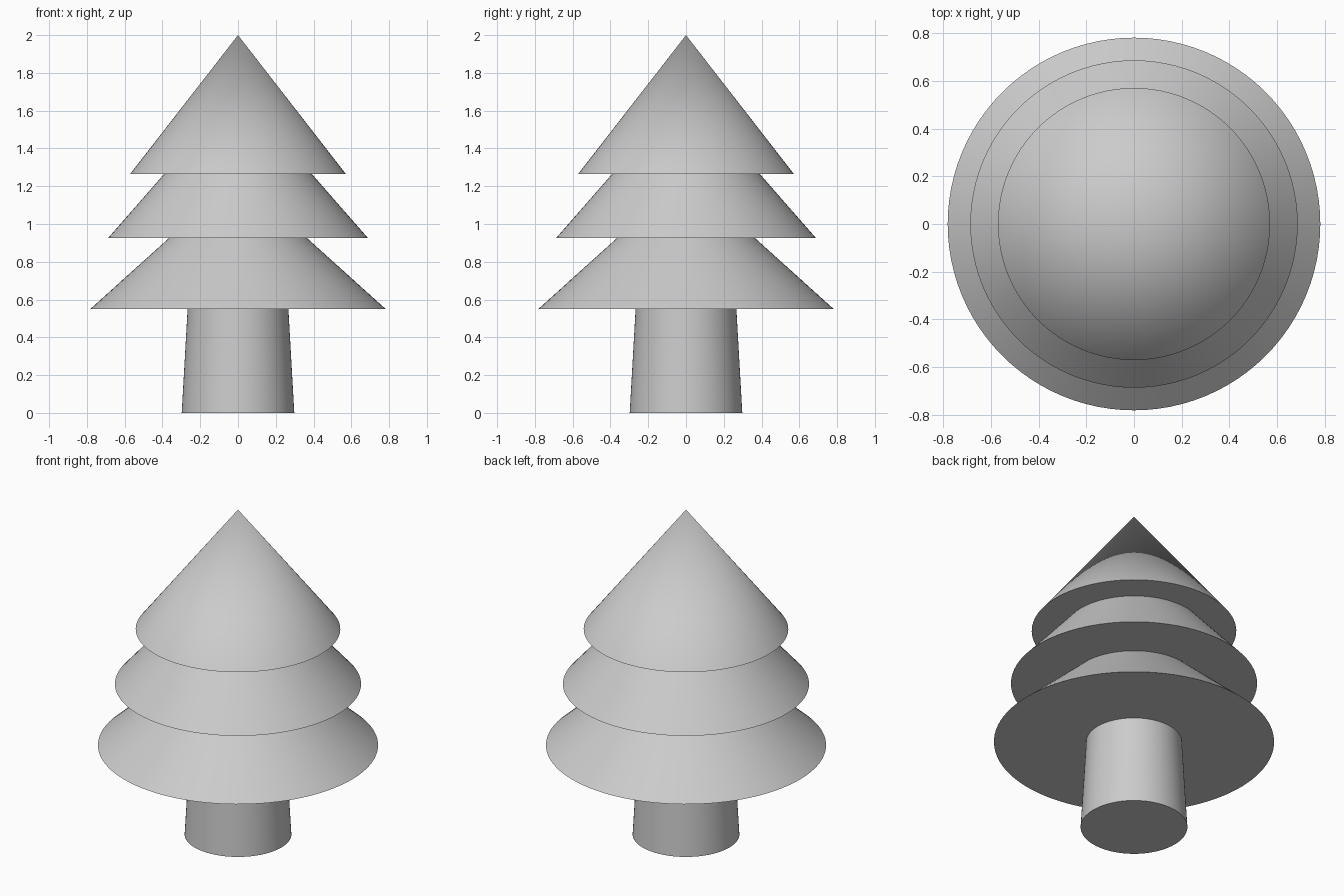
import bpy
import math

if "Cube" in bpy.data.objects:
    bpy.data.objects.remove(bpy.data.objects["Cube"])


def tapered(name, z0, z1, r0, r1, sides=96):
    """Upright cone or truncated cone from z0 to z1."""
    bpy.ops.mesh.primitive_cone_add(vertices=sides, radius1=r0, radius2=r1,
                                    depth=z1 - z0, location=(0, 0, (z0 + z1) / 2))
    obj = bpy.context.object
    obj.name = name
    bpy.ops.object.shade_smooth_by_angle(angle=math.radians(30))
    return obj


# Trunk, ending just inside the lowest tier
tapered("trunk", 0.0, 0.60, 0.298, 0.264)

# Foliage tiers, each tucked slightly into the one above
tapered("lower_foliage", 0.55, 0.96, 0.782, 0.327)
tapered("middle_foliage", 0.927, 1.30, 0.687, 0.360)
tapered("top_foliage", 1.265, 2.0, 0.571, 0.0)
